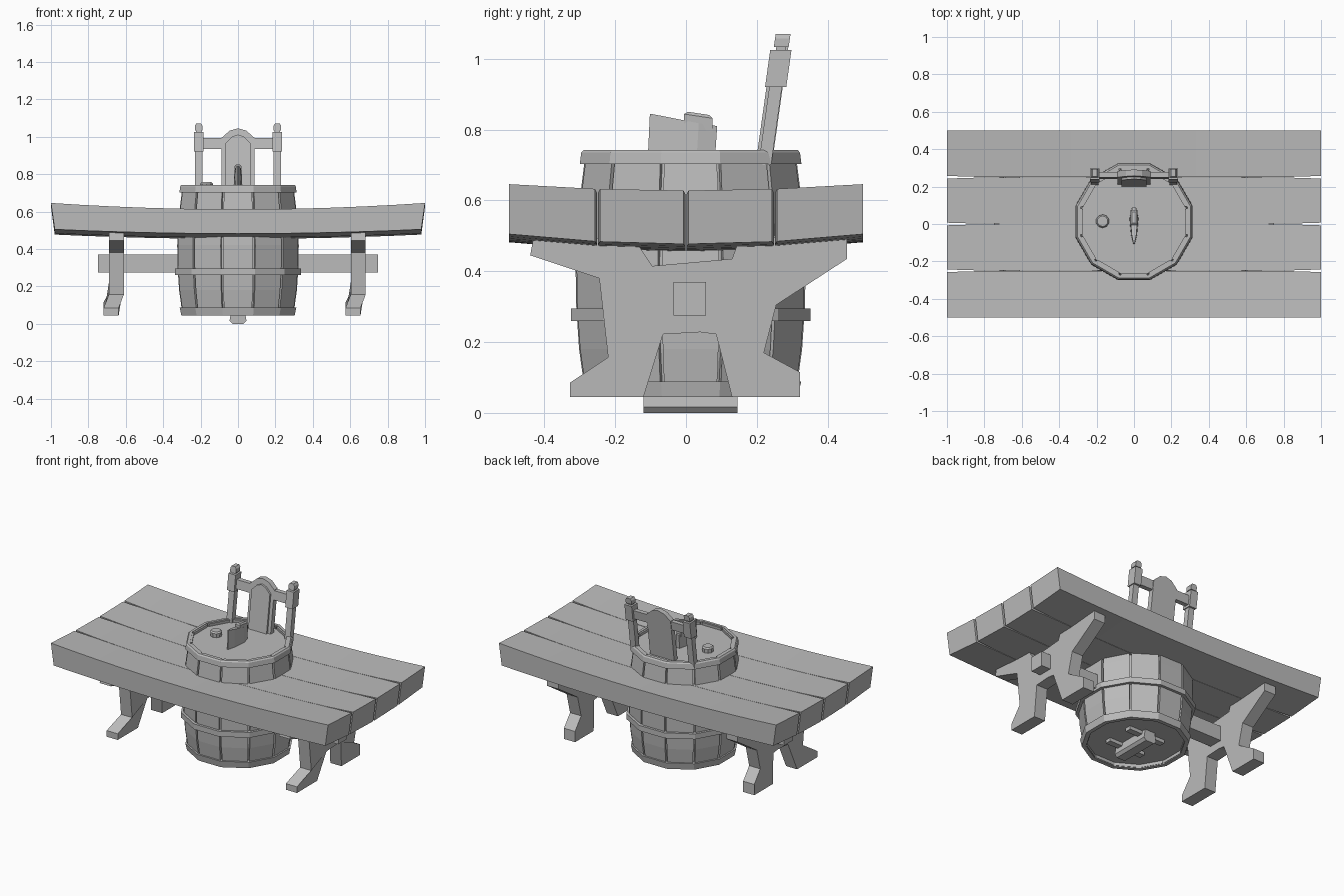
import bpy, math

if "Cube" in bpy.data.objects:
    bpy.data.objects.remove(bpy.data.objects["Cube"])

mat = bpy.data.materials.new("plain grey")
mat.diffuse_color = (0.5, 0.5, 0.5, 1)
mat.use_nodes = True
mat.node_tree.nodes["Principled BSDF"].inputs["Base Color"].default_value = mat.diffuse_color
CY = 0.013  # barrel centre in y


def make(name, verts, faces):
    me = bpy.data.meshes.new(name)
    me.from_pydata(verts, [], faces)
    me.materials.append(mat)
    ob = bpy.data.objects.new(name, me)
    bpy.context.collection.objects.link(ob)
    # consistent outward normals
    import bmesh
    bm = bmesh.new()
    bm.from_mesh(me)
    bmesh.ops.recalc_face_normals(bm, faces=bm.faces)
    bm.to_mesh(me)
    bm.free()
    return ob


def loft(name, rings, closed=False):
    """Skin equal-sized rings; cap the ends unless the rings close on themselves."""
    n, m = len(rings[0]), len(rings)
    verts = [v for r in rings for v in r]
    faces = []
    for k in range(m if closed else m - 1):
        a, b = k * n, (k + 1) % m * n
        faces += [(a + i, a + (i + 1) % n, b + (i + 1) % n, b + i) for i in range(n)]
    if not closed:
        faces += [tuple(range(n))[::-1], tuple(range((m - 1) * n, m * n))]
    return make(name, verts, faces)


def prism_x(name, pts, x0, x1, shear=lambda y, z: 0):
    return loft(name, [[(x + shear(y, z), y, z) for y, z in pts] for x in (x0, x1)])


def prism_y(name, pts, y0, y1, lean=lambda z: 0):
    return loft(name, [[(x, y + lean(z), z) for x, z in pts] for y in (y0, y1)])


def box(name, x0, x1, y0, y1, z0, z1, lean=lambda z: 0):
    return prism_y(name, [(x0, z0), (x1, z0), (x1, z1), (x0, z1)], y0, y1, lean)


def circle(apothem, z, n=12, cx=0, cy=CY):
    r = apothem / math.cos(math.pi / n)
    return [(cx + r * math.cos(math.tau * (i + .5) / n),
             cy + r * math.sin(math.tau * (i + .5) / n), z) for i in range(n)]


# table top: four sagging planks with seams that open at the ends
for k in range(4):
    ya, yb = -.5 + .25 * k, -.25 + .25 * k
    rings = []
    for i in range(13):
        t = -1 + i / 6
        gap = .001 + .006 * max(0, abs(t) - .8) / .2
        a = ya + (gap if k > 0 else 0)
        b = yb - (gap if k < 3 else 0)

        def top(y):
            return .612 + .034 * t * t - .018 * (1 - 4 * y * y)

        def bot(y):
            return .482 + .023 * t * t - .028 * (1 - 4 * y * y)
        rings.append([(t * .98, a, bot(a)), (t * .98, b, bot(b)), (t, b, top(b)), (t, a, top(a))])
    loft("table_plank", rings)

# barrel staves and inner core
profile = [(.05, .297), (.18, .315), (.30, .323), (.42, .325), (.58, .316), (.74, .296)]
for s in range(12):
    c, d = math.cos(math.tau * s / 12), math.sin(math.tau * s / 12)
    rings = []
    for z, a in profile:
        q = []
        for r, trim in ((a, .006), (a - .022, .006)):
            w = r * math.tan(math.pi / 12) - trim
            q.append((r, w, trim))
        loc = [(q[0][0], -q[0][1]), (q[0][0], q[0][1]), (q[1][0], q[1][1]), (q[1][0], -q[1][1])]
        rings.append([(u * c - v * d, CY + u * d + v * c, z) for u, v in loc])
    loft("barrel_stave", rings)
loft("barrel_core", [circle(a - .018, min(max(z, .072), .722)) for z, a in profile])


# hoops
def hoop(name, z0, z1, a0, a1, inner):
    loft(name, [circle(a0, z0), circle(a1, z1), circle(inner, z1), circle(inner, z0)], True)


hoop("bottom_hoop", .045, .088, .303, .312, .278)
hoop("middle_hoop", .26, .295, .338, .338, .31)
hoop("top_hoop", .703, .735, .313, .309, .285)
hoop("top_rim", .735, .743, .309, .302, .285)

# keel under the barrel, with cross pieces
prism_y("keel", [(-.03, 0), (.03, 0), (.045, .017), (.035, .08), (-.035, .08), (-.045, .017)], -.12, .145)
for y in (-.08, .1):
    box("keel_brace", -.13, .13, y - .02, y + .02, .05, .08)

# crossbar joining the two trestles
box("crossbar", -.748, .748, -.035, .057, .275, .37)

# trestle legs with four splayed arms
leg = [(-.328, .045), (-.328, .085), (-.22, .157), (-.245, .38), (-.44, .445), (-.43, .50),
       (-.145, .49), (-.095, .415), (.13, .435), (.15, .49), (.455, .505), (.455, .435), (.255, .305),
       (.22, .17), (.322, .115), (.322, .045), (.13, .045), (.085, .222), (.04, .228),
       (-.065, .222), (-.12, .045)]
for x in (-.69, .603):
    prism_x("trestle_leg", leg, x, x + .08, lambda y, z: -.028 if z < .12 else 0)


# backrest leaning backwards
def lean(z):
    return .228 + .14 * (z - .74)


for s in (-1, 1):
    x = s * .21
    box("back_post", x - .02, x + .02, -.018, .018, .70, .93, lean)
    box("post_block", x - .026, x + .026, -.03, .03, .92, 1.025, lean)
    box("post_neck", x - .014, x + .014, -.014, .014, 1.02, 1.04, lean)
    prism_y("post_cap", [(x - .021, 1.033), (x + .021, 1.033), (x + .021, 1.058), (x + .013, 1.07),
                         (x - .013, 1.07), (x - .021, 1.058)], -.021, .021, lean)
box("back_rail", -.2, .2, -.014, .016, .935, .992, lean)


def arch(w, top, drop):
    return [(-w, .715), (w, .715), (w, top - drop), (w * .5, top - .012), (0, top),
            (-w * .5, top - .012), (-w, top - drop)]


prism_y("back_slat", arch(.087, 1.045, .05), -.014, .02, lean)
prism_y("back_slat_panel", arch(.066, 1.012, .045), -.026, -.01, lean)

# upright fin on the lid, pointed at the front
fin = [(-.108, -.1, .004), (-.06, -.06, .016), (.03, .03, .024), (.082, .085, .012)]
tops = [.845, .836, .818, .81]
loft("lid_fin", [[(-w, yb, .718), (w, yb, .718), (w * .8, yb + .006, t), (-w * .8, yb + .006, t)]
                 for (yb, _, w), t in zip(fin, tops)])
loft("fin_knob", [[(x, y, z + .82 - .15 * (y - .035)) for x, y, z in ring] for ring in
                  ([(-.016, -.005, -.02), (.016, -.005, -.02), (.016, .075, -.02), (-.016, .075, -.02)],
                   [(-.018, -.005, .018), (.018, -.005, .018), (.018, .075, .018), (-.018, .075, .018)],
                   [(-.01, .005, .026), (.01, .005, .026), (.01, .065, .026), (-.01, .065, .026)])])

# small plug on the lid
loft("lid_plug", [circle(.032, .715, 10, -.168, .015), circle(.034, .748, 10, -.168, .015),
                  circle(.027, .757, 10, -.168, .015)])
